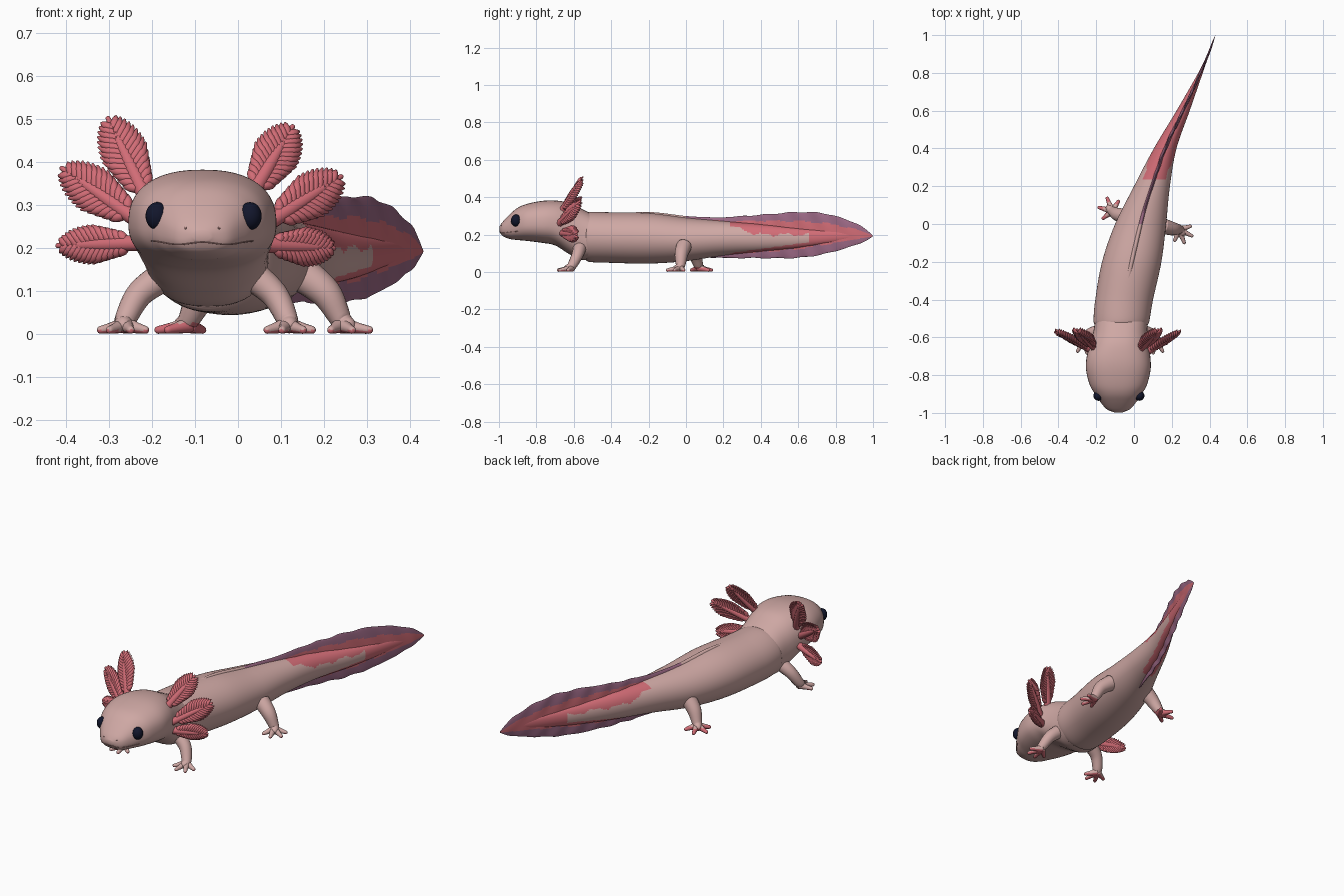
import bpy, bmesh, math
from math import sin, cos, pi, radians
from mathutils import Vector
from mathutils.bvhtree import BVHTree

cube = bpy.data.objects.get("Cube")
if cube:
    bpy.data.objects.remove(cube, do_unlink=True)


def material(name, rgb):
    m = bpy.data.materials.new(name)
    m.use_nodes = True
    m.diffuse_color = (*rgb, 1)
    bsdf = next(n for n in m.node_tree.nodes if n.type == 'BSDF_PRINCIPLED')
    bsdf.inputs["Base Color"].default_value = (*rgb, 1)
    bsdf.inputs["Roughness"].default_value = 0.6
    return m


SKIN = material("pale pink skin", (0.62, 0.39, 0.37))
RED = material("coral red", (0.64, 0.15, 0.18))
PURPLE = material("fin purple", (0.33, 0.14, 0.235))
EYE = material("eye navy", (0.006, 0.008, 0.025))
LINE = material("dark crease", (0.36, 0.19, 0.18))


def finish(bm, name, mats, rule=None):
    """Turn a bmesh into a smooth object; rule picks a material per face."""
    bmesh.ops.recalc_face_normals(bm, faces=bm.faces)
    for f in bm.faces:
        f.smooth = True
        if rule:
            f.material_index = rule(f.calc_center_median())
    me = bpy.data.meshes.new(name)
    bm.to_mesh(me)
    bm.free()
    for m in mats:
        me.materials.append(m)
    ob = bpy.data.objects.new(name, me)
    bpy.context.collection.objects.link(ob)
    return ob


def spline(points, steps):
    """Catmull-Rom through tuples of any length."""
    pts = [points[0], *points, points[-1]]
    out = []
    for i in range(len(points) - 1):
        for k in range(steps):
            t = k / steps
            out.append([0.5 * (2 * b + (c - a) * t + (2 * a - 5 * b + 4 * c - d) * t ** 2
                               + (3 * b - a - 3 * c + d) * t ** 3)
                        for a, b, c, d in zip(*pts[i:i + 4])])
    out.append(list(points[-1]))
    return out


def skin_rings(bm, rings):
    vs = [[bm.verts.new(p) for p in r] for r in rings]
    n = len(vs[0])
    for a, b in zip(vs, vs[1:]):
        for i in range(n):
            j = (i + 1) % n
            bm.faces.new((a[i], a[j], b[j], b[i]))
    bm.faces.new(vs[0])
    bm.faces.new(vs[-1])


def loft(stations, steps, sides=40, power=2.0, skew=0.0):
    """Stations are (y, centre x, centre z, half width, half height)."""
    bm = bmesh.new()
    rings = []
    for y, cx, cz, rx, rz in spline(stations, steps):
        ring = []
        for i in range(sides):
            a = 2 * pi * i / sides
            u = math.copysign(abs(cos(a)) ** (2 / power), cos(a))
            v = math.copysign(abs(sin(a)) ** (2 / power), sin(a))
            ring.append((cx + rx * u * (1 - skew * v), y, cz + rz * v))
        rings.append(ring)
    skin_rings(bm, rings)
    return bm


def tube(bm, points, steps=4, sides=8):
    """Round tube; points are (x, y, z, radius), with a rounded end."""
    path = spline(points, steps)
    pos = [Vector(p[:3]) for p in path]
    rings = []
    for i, p in enumerate(pos):
        d = (pos[min(i + 1, len(pos) - 1)] - pos[max(i - 1, 0)]).normalized()
        a = d.cross(Vector((0.2, 0.9, 0.37))).normalized()
        b = d.cross(a)
        circle = [a * cos(2 * pi * k / sides) + b * sin(2 * pi * k / sides) for k in range(sides)]
        r = path[i][3]
        rings.append([p + c * r for c in circle])
    for out, shrink in ((0.5, 0.8), (0.8, 0.4)):
        rings.append([p + d * r * out + c * r * shrink for c in circle])
    skin_rings(bm, rings)


# Head, with wide cheeks and a flat snout
head = finish(loft([
    (-0.998, -0.083, 0.23, 0.02, 0.012), (-0.98, -0.083, 0.23, 0.062, 0.038),
    (-0.94, -0.083, 0.243, 0.097, 0.067), (-0.9, -0.083, 0.257, 0.124, 0.086),
    (-0.85, -0.083, 0.265, 0.152, 0.099), (-0.77, -0.083, 0.268, 0.171, 0.112),
    (-0.7, -0.082, 0.262, 0.168, 0.12), (-0.63, -0.078, 0.235, 0.152, 0.136),
    (-0.57, -0.072, 0.205, 0.143, 0.138), (-0.5, -0.066, 0.187, 0.138, 0.121)],
    6, 48, 2.4, 0.04), "head", [SKIN])


# Trunk and tail flesh, pale with a ragged red edge near the tip
def flesh_rule(c):
    t = (c.y - 0.235) / 0.425
    if t < 0:
        return 0
    jag = 0.006 * sin(c.y * 50) + 0.003 * sin(c.y * 117)
    top = 0.2 + 0.05 * max(0, 1 - t * 3) + jag
    return 0 if t < 1 and 0.1 + 0.06 * t < c.z < top else 1


finish(loft([
    (-0.535, -0.067, 0.187, 0.139, 0.124), (-0.51, -0.066, 0.187, 0.148, 0.134),
    (-0.4, -0.052, 0.184, 0.153, 0.135), (-0.2, -0.012, 0.18, 0.157, 0.135),
    (0, 0.035, 0.174, 0.135, 0.116), (0.2, 0.095, 0.18, 0.095, 0.092),
    (0.4, 0.165, 0.182, 0.06, 0.073), (0.6, 0.26, 0.181, 0.035, 0.052),
    (0.8, 0.352, 0.19, 0.012, 0.028), (0.93, 0.406, 0.196, 0.003, 0.01)],
    22, 64), "body", [SKIN, RED], flesh_rule)

# Thin tail fin, red inside and purple at the rim
FIN = [(-0.38, -0.05, 0.25, 0.03, 0.06), (-0.2, -0.012, 0.22, 0.03, 0.101),
       (0, 0.035, 0.198, 0.024, 0.101), (0.1, 0.062, 0.186, 0.018, 0.108),
       (0.2, 0.095, 0.184, 0.014, 0.108), (0.4, 0.165, 0.19, 0.011, 0.116),
       (0.6, 0.26, 0.198, 0.009, 0.122), (0.75, 0.33, 0.205, 0.008, 0.106),
       (0.9, 0.394, 0.203, 0.006, 0.061), (0.96, 0.416, 0.197, 0.004, 0.031),
       (0.997, 0.43, 0.193, 0.001, 0.004)]


def fin_rule(c):
    if c.y < 0:
        return 0
    a, b = next(((p, q) for p, q in zip(FIN, FIN[1:]) if p[0] <= c.y <= q[0]), FIN[-2:])
    k = (c.y - a[0]) / (b[0] - a[0])
    v = (c.z - a[2] - (b[2] - a[2]) * k) / (a[4] + (b[4] - a[4]) * k)
    limit = 0.9 - 0.48 * c.y + 0.02 * sin(c.y * 43)
    return 1 if -limit < v < limit else 2


fin = loft(FIN, 14, 72)
for v in fin.verts:
    if v.co.y > 0.25:
        h = v.co.z - 0.195
        v.co.z += h * 0.02 * sin(v.co.y * 48)
        v.co.x += h * 0.025 * sin(v.co.y * 60 + h * 30)
finish(fin, "tail_fin", [SKIN, RED, PURPLE], fin_rule)

# Eyes set into the sides of the snout
for side, sx in (("right", -1), ("left", 1)):
    bm = bmesh.new()
    bmesh.ops.create_uvsphere(bm, u_segments=24, v_segments=16, radius=0.027)
    for v in bm.verts:
        v.co.z *= 1.2
        v.co += Vector((-0.08 + sx * 0.108, -0.909, 0.275))
    finish(bm, side + "_eye", [EYE])

# Mouth crease and nostrils, laid on the head surface
tree = BVHTree.FromPolygons([v.co for v in head.data.vertices],
                            [p.vertices[:] for p in head.data.polygons])


def on_face(x, z):
    return tree.ray_cast(Vector((x, -2, z)), Vector((0, 1, 0)))[0]


bm = bmesh.new()
line = []
for i in range(25):
    u = i / 12 - 1
    z = 0.211 + 0.003 * cos(u * 2 * pi) + 0.003 * u ** 2
    line.append((*on_face(-0.083 + 0.118 * u, z), 0.0016))
tube(bm, line, 2, 6)
finish(bm, "mouth", [LINE])
for side, x in (("right", -0.122), ("left", -0.044)):
    bm = bmesh.new()
    bmesh.ops.create_uvsphere(bm, u_segments=10, v_segments=6, radius=0.003)
    bmesh.ops.translate(bm, verts=bm.verts, vec=on_face(x, 0.247))
    finish(bm, side + "_nostril", [LINE])


# Feathery gills: a stalk with paired filaments forming a blunt oval leaf
def gill(name, base, tip, width):
    base, tip = Vector(base), Vector(tip)
    span = tip - base
    axis = span.normalized()
    across = axis.cross(Vector((0, 1, 0))).normalized()
    back = across.cross(axis)
    if back.y < 0:
        back = -back
    bm = bmesh.new()
    root = base - span * 0.2
    tube(bm, [(*root, 0.02), (*(base + span * 0.25), 0.019),
              (*(base + span * 0.6), 0.015), (*(tip - span * 0.03), 0.006)])
    count = 13
    for i in range(count):
        t = i / (count - 1)
        start = base + span * (0.1 + 0.74 * t)
        reach = width * min(1, 0.62 + 1.1 * t) * (1 - 0.4 * t ** 4)
        lean = 1 - 0.45 * t ** 3
        for s in (-1, 1):
            mid = start + (across * s * 0.55 * lean + axis * 0.35) * reach - back * 0.003
            end = start + (across * s * 0.85 * lean + axis * 0.75) * reach + back * 0.008
            tube(bm, [(*start, 0.012), (*mid, 0.012 - 0.002 * t), (*end, 0.003)], 3, 6)
    finish(bm, name, [RED])


gill("right_upper_gill", (-0.215, -0.65, 0.32), (-0.305, -0.555, 0.508), 0.066)
gill("right_middle_gill", (-0.24, -0.66, 0.27), (-0.415, -0.56, 0.39), 0.066)
gill("right_lower_gill", (-0.24, -0.65, 0.212), (-0.425, -0.57, 0.206), 0.054)
gill("left_upper_gill", (0.035, -0.66, 0.33), (0.13, -0.555, 0.488), 0.066)
gill("left_middle_gill", (0.08, -0.67, 0.265), (0.245, -0.565, 0.37), 0.066)
gill("left_lower_gill", (0.07, -0.66, 0.208), (0.228, -0.58, 0.2), 0.054)


# Legs with fanned toes and red soles
def leg(name, hip, knee, wrist, thick, heading, spread, sole):
    bm = bmesh.new()
    w = Vector(wrist)
    ahead = Vector((cos(radians(heading)), sin(radians(heading)), 0))
    palm = w + ahead * 0.025 - Vector((0, 0, 0.014))
    tube(bm, [(*hip, thick), (*knee, thick * 0.85), (*w, 0.025), (*palm, 0.019)], 6, 16)
    for i in range(4):
        a = radians(heading + spread * (i / 3 - 0.5))
        d = Vector((cos(a), sin(a), 0))
        length = 0.074 if i in (1, 2) else 0.062
        mid, end = w + d * length * 0.55, w + d * length
        tube(bm, [(w.x, w.y, 0.022, 0.02), (mid.x, mid.y, 0.015, 0.013),
                  (end.x, end.y, 0.01, 0.009)], 4, 12)
    for v in bm.verts:
        v.co.z = max(v.co.z, 0)
    finish(bm, name, [SKIN, RED], lambda c: 1 if c.z < sole else 0)


leg("right_front_leg", (-0.165, -0.565, 0.14), (-0.228, -0.58, 0.095),
    (-0.262, -0.61, 0.034), 0.037, 260, 120, 0.009)
leg("left_front_leg", (0.03, -0.565, 0.14), (0.085, -0.58, 0.092),
    (0.115, -0.61, 0.034), 0.037, 280, 120, 0.009)
leg("right_hind_leg", (-0.04, 0.04, 0.14), (-0.085, 0.05, 0.09),
    (-0.115, 0.068, 0.034), 0.042, 138, 160, 0.024)
leg("left_hind_leg", (0.15, -0.01, 0.14), (0.205, -0.025, 0.095),
    (0.24, -0.03, 0.034), 0.042, 312, 130, 0.009)
